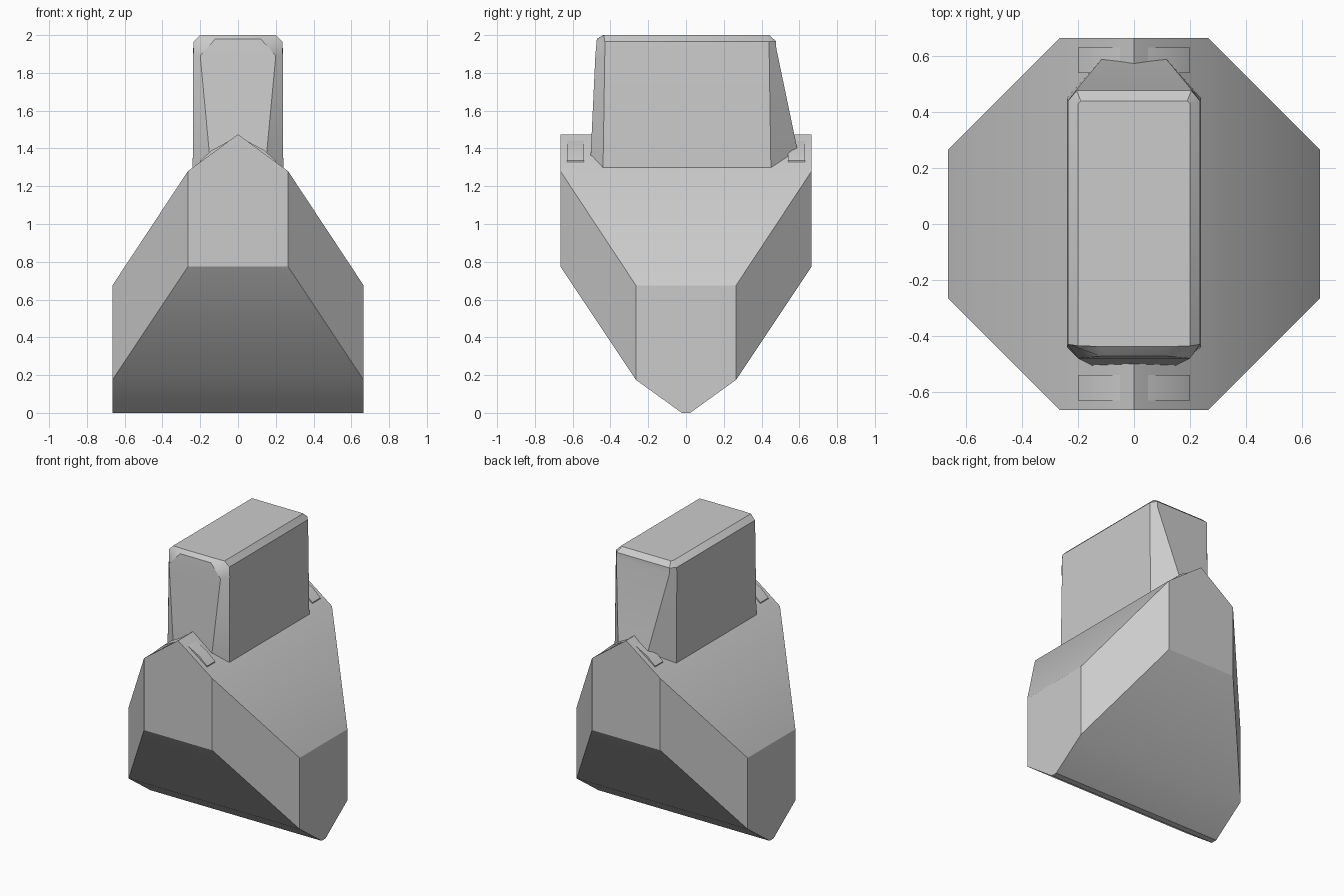
import bpy, bmesh
from mathutils import Vector

cube = bpy.data.objects.get("Cube")
if cube:
    bpy.data.objects.remove(cube)

grey = bpy.data.materials.new("plain_grey")
grey.use_nodes = True
grey.diffuse_color = (0.6, 0.6, 0.6, 1)
bsdf = next(n for n in grey.node_tree.nodes if n.type == 'BSDF_PRINCIPLED')
bsdf.inputs["Base Color"].default_value = grey.diffuse_color
bsdf.inputs["Roughness"].default_value = 0.7


def finish(bm, name):
    """Turn a bmesh into a named object with sharp edges kept."""
    bmesh.ops.recalc_face_normals(bm, faces=bm.faces)
    mesh = bpy.data.meshes.new(name)
    bm.to_mesh(mesh)
    bm.free()
    mesh.materials.append(grey)
    ob = bpy.data.objects.new(name, mesh)
    bpy.context.collection.objects.link(ob)
    bpy.ops.object.select_all(action='DESELECT')
    ob.select_set(True)
    bpy.context.view_layer.objects.active = ob
    bpy.ops.object.shade_smooth_by_angle(angle=0.5)
    return ob


def loft(bm, rings):
    """Skin a stack of closed rings and cap both ends."""
    rows = [[bm.verts.new(p) for p in ring] for ring in rings]
    n = len(rows[0])
    for a, b in zip(rows, rows[1:]):
        for i in range(n):
            j = (i + 1) % n
            bm.faces.new((a[i], a[j], b[j], b[i]))
    bm.faces.new(rows[0][::-1])
    bm.faces.new(rows[-1])


def cut(bm, point, normal):
    """Slice off everything on the normal side and close the gap."""
    geom = bm.verts[:] + bm.edges[:] + bm.faces[:]
    bmesh.ops.bisect_plane(bm, geom=geom, dist=1e-5, plane_co=point,
                           plane_no=normal, clear_outer=True)
    bmesh.ops.holes_fill(bm, edges=[e for e in bm.edges if e.is_boundary], sides=0)


# Body: octagonal prism trimmed by a ridged roof and a crosswise keel
R, C, TOP = 0.665, 0.265, 1.475
octagon = [(C, -R), (R, -C), (R, C), (C, R), (-C, R), (-R, C), (-R, -C), (-C, -R)]
bm = bmesh.new()
loft(bm, [[(x, y, z) for x, y in octagon] for z in (0, 1.6)])
roof = [(0, TOP), (C, 1.28), (R, 0.675)]
keel = [(0.022, 0), (C, 0.175), (R, 0.775)]
for s in (-1, 1):
    for (a, za), (b, zb) in zip(roof, roof[1:]):
        cut(bm, Vector((s * a, 0, za)), Vector((s * (za - zb), 0, b - a)))
    for (a, za), (b, zb) in zip(keel, keel[1:]):
        cut(bm, Vector((0, s * a, za)), Vector((0, s * (zb - za), a - b)))
finish(bm, "faceted_body")


# Upper block: tapered box with cut corners, rear flaring at the foot
def mirrored(half):
    return half + [(-x, y, z) for x, y, z in reversed(half)]


foot = [(0.14, -0.51, 1.25), (0.24, -0.44, 1.25), (0.24, 0.45, 1.25), (0.09, 0.62, 1.25)]
shoulder = [(0.2, -0.48, 1.89), (0.237, -0.43, 1.9), (0.237, 0.44, 1.93), (0.207, 0.478, 1.93)]
rim = [(0.12, -0.472, 1.98), (0.235, -0.43, 1.965), (0.235, 0.44, 1.965), (0.205, 0.476, 1.968)]
crown = [(0.12, -0.438, 2), (0.2, -0.435, 2), (0.2, 0.43, 2), (0.19, 0.44, 2)]
bm = bmesh.new()
loft(bm, [mirrored(r) for r in (foot, shoulder, rim, crown)])
finish(bm, "upper_block")

# Small raised pads on the roof either side of the ridge, front and back
pad = [(0.04, 1.39), (0.045, 1.441), (0.14, 1.39), (0.2, 1.335), (0.2, 1.29)]
for sy, end in ((-1, "front"), (1, "back")):
    for sx, side in ((-1, "right"), (1, "left")):
        bm = bmesh.new()
        loft(bm, [[(sx * x, sy * y, z) for x, z in pad] for y in (0.54, 0.63)])
        finish(bm, f"roof_pad_{end}_{side}")
